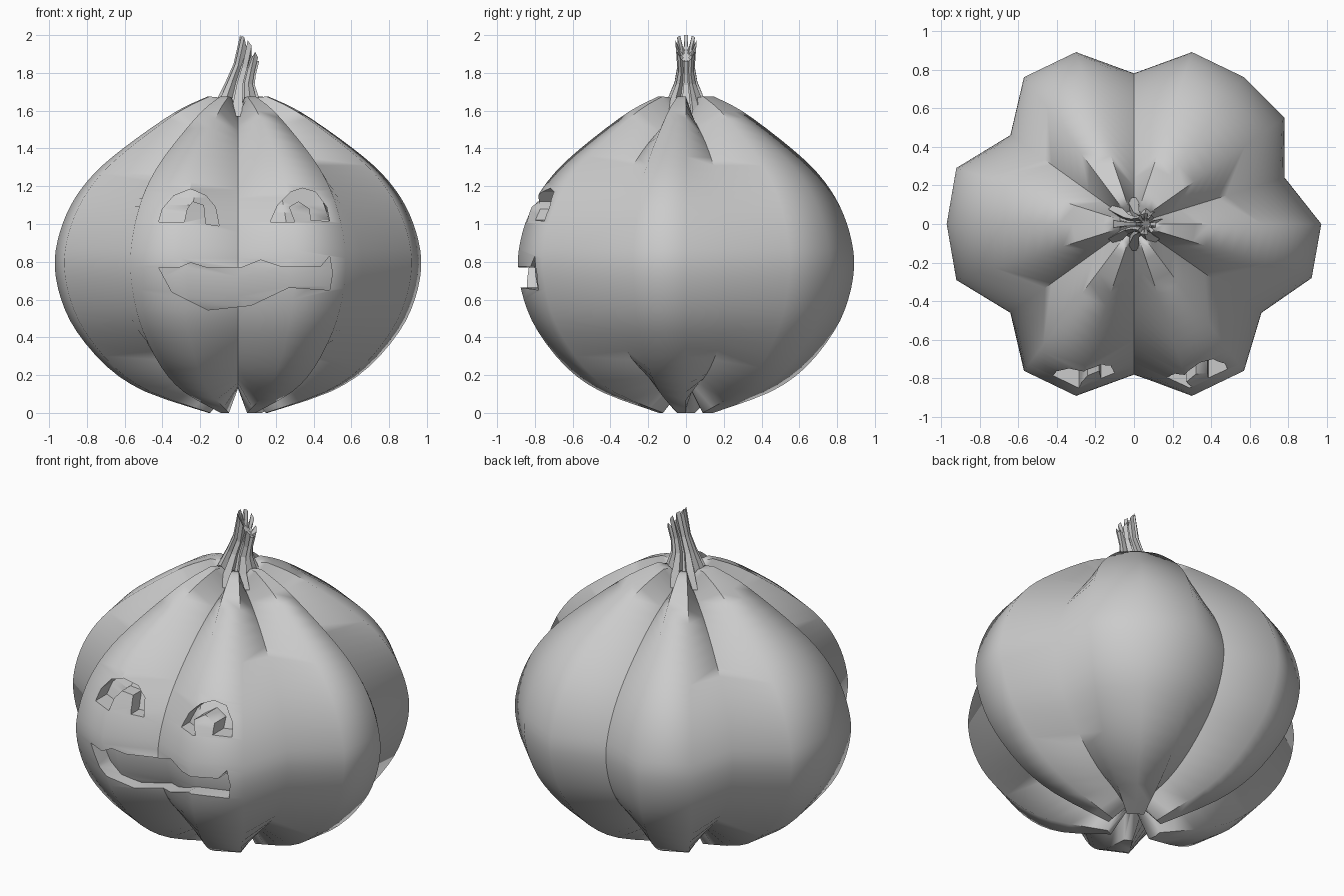
import bpy, bmesh
from math import sin, cos, pi, radians
from mathutils import Vector

if "Cube" in bpy.data.objects:
    bpy.data.objects.remove(bpy.data.objects["Cube"])


def mesh_object(name, verts, faces, sharp=lambda e: False):
    me = bpy.data.meshes.new(name)
    bm = bmesh.new()
    vs = [bm.verts.new(v) for v in verts]
    for f in faces:
        bm.faces.new([vs[i] for i in f])
    bmesh.ops.recalc_face_normals(bm, faces=bm.faces)
    bm.verts.index_update()
    for e in bm.edges:
        e.smooth = not sharp(e)
    bm.to_mesh(me)
    bm.free()
    ob = bpy.data.objects.new(name, me)
    bpy.context.collection.objects.link(ob)
    return ob


def skin(rings):
    # side quads between equal rings, plus both end caps
    n, m = len(rings[0]), len(rings)
    faces = [(r*n + i, r*n + (i+1) % n, (r+1)*n + (i+1) % n, (r+1)*n + i)
             for r in range(m-1) for i in range(n)]
    faces += [tuple(range(n))[::-1], tuple(range((m-1)*n, m*n))]
    return [v for r in rings for v in r], faces


def refine(pts, steps=3):
    # Catmull-Rom subdivision of a profile, ends kept crisp
    out = list(pts[:1])
    for i in range(len(pts)-1):
        a, b = Vector(pts[i]), Vector(pts[i+1])
        p = Vector(pts[max(i-1, 0)])
        q = Vector(pts[min(i+2, len(pts)-1)])
        for k in range(1, steps+1):
            t = k/steps
            v = 0.5*(2*a + (b-p)*t + (2*p-5*a+4*b-q)*t*t + (3*a-p-3*b+q)*t**3)
            out.append(tuple(v))
    return out


def subtract(target, cutter):
    mod = target.modifiers.new("cut", 'BOOLEAN')
    mod.operation, mod.solver, mod.object = 'DIFFERENCE', 'EXACT', cutter
    bpy.context.view_layer.objects.active = target
    bpy.ops.object.modifier_apply(modifier=mod.name)


# Pumpkin body: widest outline, with separate lobe and groove profiles (scale, z)
outline = [(0, .78), (.30, .89), (.57, .76), (.78, .55), (.78, .24), (.97, 0),
           (.92, -.28), (.66, -.46), (.57, -.76), (.30, -.89), (0, -.78),
           (-.30, -.89), (-.57, -.76), (-.64, -.46), (-.92, -.29), (-.97, 0),
           (-.92, .29), (-.64, .46), (-.57, .76), (-.30, .89)]
grooves = {0, 4, 7, 10, 13, 17}
lobe = [(.16, 0), (.50, .11), (.71, .24), (.88, .43), (.965, .6), (1, .77),
        (.985, .91), (.937, 1.05), (.86, 1.18), (.74, 1.31), (.55, 1.456),
        (.33, 1.6), (.165, 1.675)]
groove = [(.10, .13), (.38, .18), (.61, .28), (.83, .44), (.95, .6), (1, .77),
          (.97, .91), (.89, 1.05), (.77, 1.18), (.61, 1.31), (.43, 1.43),
          (.25, 1.52), (.12, 1.57)]
lobe = [(.03, .14)] + refine(lobe) + [(.11, 1.67), (.04, 1.58)]
groove = [(.03, .14)] + refine(groove) + [(.08, 1.575), (.04, 1.57)]
rings = []
for pl, pg in zip(lobe, groove):
    ring = []
    for i, (x, y) in enumerate(outline):
        s, z = pg if i in grooves else pl
        ring.append((x*s, y*s, z))
    rings.append(ring)


def centre_groove(e):
    return all(abs(v.co.x) < 1e-6 for v in e.verts)


verts, faces = skin(rings)
body = mesh_object("pumpkin_body", verts, faces, centre_groove)

# Slightly smaller copy sets the depth of the carving
core = mesh_object("carving_depth_helper",
                   [(x*.9, y*.9, .77 + (z-.77)*.9) for x, y, z in verts], faces)

# Carved face: two arched eyes and a wavy mouth, as (x, z) shapes
carvings = {
    "left_eye_cutter": [
        (-.42, 1.01), (-.40, 1.08), (-.34, 1.15), (-.25, 1.185), (-.17, 1.15),
        (-.12, 1.09), (-.10, .99), (-.17, 1.0), (-.18, 1.10), (-.24, 1.12),
        (-.27, 1.08), (-.285, 1.01)],
    "right_eye_cutter": [
        (.17, 1.01), (.21, 1.10), (.28, 1.17), (.34, 1.19), (.41, 1.17),
        (.47, 1.09), (.485, 1.015), (.385, 1.02), (.38, 1.08), (.32, 1.12),
        (.27, 1.09), (.30, 1.01)],
    "mouth_cutter": [
        (-.42, .77), (-.31, .77), (-.25, .795), (-.17, .77), (.02, .77),
        (.12, .81), (.22, .776), (.44, .776), (.485, .83), (.50, .74),
        (.485, .65), (.27, .665), (.07, .57), (-.16, .545), (-.35, .64)],
}
helpers = [core]
for name, shape in carvings.items():
    cutter = mesh_object(name, *skin([[(x, y, z) for x, z in shape]
                                      for y in (-1.2, -.3)]))
    subtract(cutter, core)
    subtract(body, cutter)
    helpers.append(cutter)
for h in helpers:
    bpy.data.objects.remove(h)

bpy.ops.object.select_all(action='DESELECT')
body.select_set(True)
bpy.context.view_layer.objects.active = body
bpy.ops.object.shade_smooth_by_angle(angle=radians(62), keep_sharp_edges=True)

# Ribbed stem leaning right, ending in a slanted ragged crown:
# rings of (x, z, radius x, radius y, tilt, groove drop)
stem_rings = [(0, 1.57, .16, .14, 0, 0), (0, 1.65, .12, .105, 0, 0),
              (.012, 1.75, .078, .062, .01, 0), (.035, 1.83, .06, .047, .03, 0),
              (.062, 1.96, .052, .056, .07, .05), (.06, 1.89, .025, .027, .03, 0)]
ribs = 8
rings = []
for x, z, rx, ry, tilt, drop in stem_rings:
    ring = []
    for i in range(ribs):
        for off, k, d in ((-.26, 1, 0), (.26, 1, 0), (.36, .6, drop), (.64, .6, drop)):
            a = 2*pi*(i + off)/ribs
            c = k*cos(a)
            ring.append((x + rx*c, ry*k*sin(a), z - tilt*c - .4*tilt*c*c - d))
    rings.append(ring)
top = max(v[2] for r in rings for v in r)
rings = [[(x, y, z + (2 - top)*max(0, (z - 1.75)/.25)) for x, y, z in r] for r in rings]
stem = mesh_object("stem", *skin(rings))
